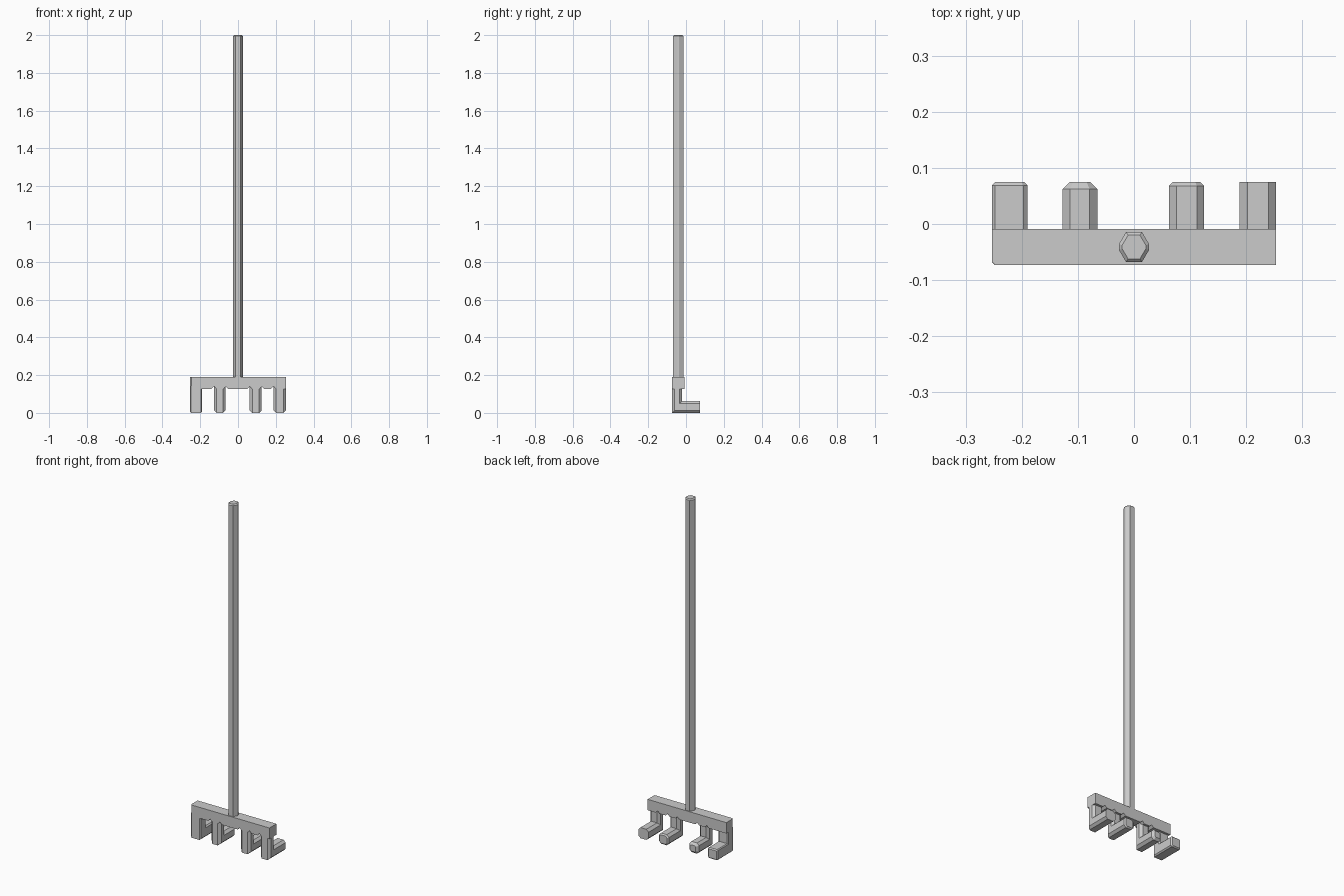
import bpy, bmesh
from mathutils import Vector

if "Cube" in bpy.data.objects:
    bpy.data.objects.remove(bpy.data.objects["Cube"])


def prism(name, pts, offset):
    """Extrude a planar outline along offset; returns its bmesh."""
    bm = bmesh.new()
    face = bm.faces.new([bm.verts.new(p) for p in pts])
    top = bmesh.ops.extrude_face_region(bm, geom=[face], use_keep_orig=True)
    verts = [g for g in top["geom"] if isinstance(g, bmesh.types.BMVert)]
    bmesh.ops.translate(bm, verts=verts, vec=Vector(offset))
    bmesh.ops.recalc_face_normals(bm, faces=bm.faces)
    return bm


def chamfer(bm, width, test):
    edges = [e for e in bm.edges if test(e.verts[0].co, e.verts[1].co)]
    if width and edges:
        bmesh.ops.bevel(bm, geom=edges, offset=width, segments=1,
                        affect='EDGES', clamp_overlap=True)


def finish(name, bm):
    bmesh.ops.recalc_face_normals(bm, faces=bm.faces)
    me = bpy.data.meshes.new(name)
    bm.to_mesh(me)
    bm.free()
    ob = bpy.data.objects.new(name, me)
    bpy.context.collection.objects.link(ob)


FRONT, BACK, TIP = -0.073, -0.009, 0.075
BAR_Z, TOP_Z = 0.127, 0.19

# tines: x0, x1, left chamfer, right chamfer, tip chamfer
TINES = [(-0.253, -0.190, 0.005, 0.007, 0.006),
         (-0.127, -0.065, 0.013, 0.014, 0.013),
         (0.062, 0.125, 0.014, 0.013, 0.007),
         (0.188, 0.253, 0.014, 0.013, 0.0)]

# head bar with small notches beside the tines
outline = [(-0.253, BAR_Z)]
for x in [t for row in TINES for t in row[:2]][2:7]:
    outline += [(x - 0.013, BAR_Z), (x, BAR_Z + 0.013), (x + 0.013, BAR_Z)]
outline += [(0.253, BAR_Z), (0.253, TOP_Z), (-0.253, TOP_Z)]
bar = prism("bar", [(x, FRONT, z) for x, z in outline], (0, BACK - FRONT, 0))
chamfer(bar, 0.006, lambda a, b: a.x < -0.25 and b.x < -0.25
        and a.y < -0.07 and b.y < -0.07)
finish("head_bar", bar)

# L-shaped tines with chamfered long edges
L = [(FRONT, 0), (TIP, 0), (TIP, 0.062), (-0.022, 0.062),
     (-0.022, 0.142), (FRONT, 0.142)]
for i, (x0, x1, cl, cr, ct) in enumerate(TINES):
    bm = prism("tine", [(x0, y, z) for y, z in L], (x1 - x0, 0, 0))
    for side, width in ((x0, cl), (x1, cr)):
        chamfer(bm, width, lambda a, b: abs(a.x - side) < 1e-5
                and abs(b.x - side) < 1e-5
                and not (a.z > 0.14 and b.z > 0.14)
                and not (a.y > 0.07 and b.y > 0.07))
    chamfer(bm, ct, lambda a, b: a.y > 0.0749 and b.y > 0.0749)
    finish(f"tine_{i + 1}", bm)

# eight-sided handle with a chamfered top
section = [(0.014, 0.027), (-0.014, 0.027), (-0.027, 0.005), (-0.027, -0.005),
           (-0.014, -0.027), (0.014, -0.027), (0.027, 0.005 - 0.01), (0.027, 0.005)]
pole = prism("pole", [(x, y - 0.041, 0.17) for x, y in section], (0, 0, 1.83))
chamfer(pole, 0.006, lambda a, b: a.z > 1.99 and b.z > 1.99)
finish("handle", pole)
